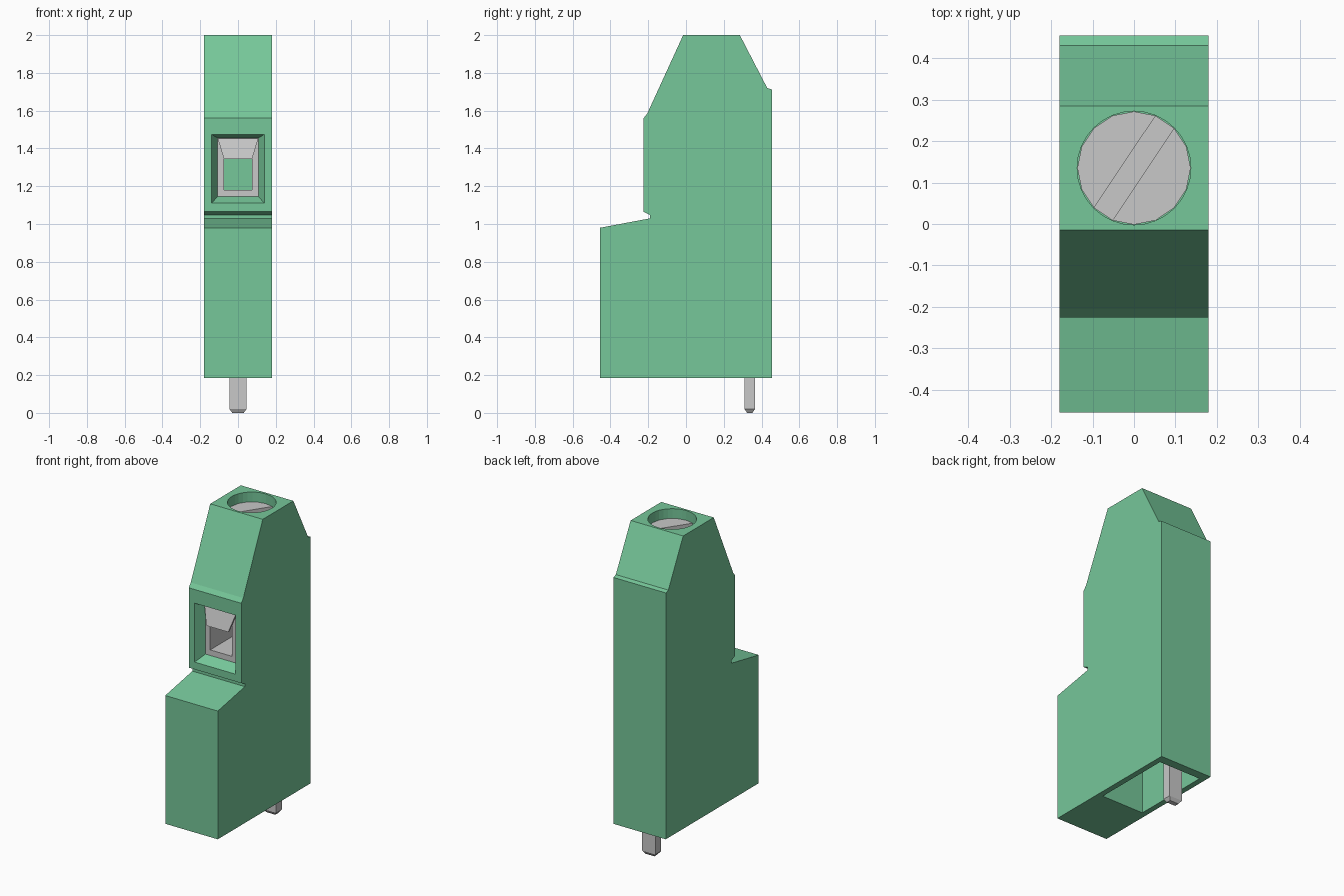
import bpy, bmesh, math
from mathutils import Matrix

cube = bpy.data.objects.get("Cube")
if cube:
    bpy.data.objects.remove(cube, do_unlink=True)


def material(name, rgb):
    m = bpy.data.materials.new(name)
    m.use_nodes = True
    m.diffuse_color = (*rgb, 1)
    m.node_tree.nodes["Principled BSDF"].inputs["Base Color"].default_value = (*rgb, 1)
    return m


GREEN = material("green plastic", (0.18, 0.57, 0.32))
METAL = material("grey metal", (0.58, 0.58, 0.58))


def finish(name, bm, mat):
    bmesh.ops.recalc_face_normals(bm, faces=bm.faces[:])
    me = bpy.data.meshes.new(name)
    bm.to_mesh(me)
    bm.free()
    me.materials.append(mat)
    ob = bpy.data.objects.new(name, me)
    bpy.context.collection.objects.link(ob)
    return ob


def loft(name, rings, mat):
    """Solid that joins a stack of closed rings and caps both ends."""
    bm = bmesh.new()
    loops = [[bm.verts.new(p) for p in ring] for ring in rings]
    n = len(loops[0])
    for a, b in zip(loops, loops[1:]):
        for i in range(n):
            j = (i + 1) % n
            bm.faces.new((a[i], a[j], b[j], b[i]))
    bm.faces.new(loops[0])
    bm.faces.new(loops[-1])
    return finish(name, bm, mat)


def rect_xz(hx, z0, z1, y):
    return [(-hx, y, z0), (hx, y, z0), (hx, y, z1), (-hx, y, z1)]


def rect_xy(hx, y0, y1, z):
    return [(-hx, y0, z), (hx, y0, z), (hx, y1, z), (-hx, y1, z)]


def cylinder(name, r, y, z0, z1, mat, sides=16):
    ring = [(r * math.cos(2 * math.pi * i / sides), y + r * math.sin(2 * math.pi * i / sides))
            for i in range(sides)]
    return loft(name, [[(px, py, z) for px, py in ring] for z in (z0, z1)], mat)


def cut(target, cutter):
    cutter.hide_render = True
    mod = target.modifiers.new("cut", 'BOOLEAN')
    mod.operation = 'DIFFERENCE'
    mod.solver = 'EXACT'
    mod.object = cutter
    bpy.context.view_layer.objects.active = target
    bpy.ops.object.modifier_apply(modifier=mod.name)
    bpy.data.objects.remove(cutter, do_unlink=True)


# Housing: side profile (y, z) extruded across the width
PROFILE = [(-0.455, 0.185), (0.455, 0.185), (0.455, 1.712), (0.43, 1.72), (0.285, 2.0),
           (-0.015, 2.0), (-0.205, 1.585), (-0.225, 1.56), (-0.225, 1.065), (-0.19, 1.048),
           (-0.19, 1.03), (-0.455, 0.98)]
housing = loft("housing", [[(x, y, z) for y, z in PROFILE] for x in (-0.18, 0.18)], GREEN)

# Wire entry: tapered funnel, then a straight chamber for the clamp
cut(housing, loft("funnel_cutter", [rect_xz(0.172, 1.075, 1.495, -0.285),
                                    rect_xz(0.108, 1.145, 1.455, -0.165)], GREEN))
cut(housing, loft("chamber_cutter", [rect_xz(0.108, 1.145, 1.455, -0.2),
                                     rect_xz(0.108, 1.145, 1.455, 0.32)], GREEN))

# Screw well in the top and pocket in the underside
SCREW_Y, SCREW_R = 0.135, 0.137
cut(housing, cylinder("well_cutter", SCREW_R, SCREW_Y, 1.6, 2.1, GREEN, 32))
cut(housing, loft("pocket_cutter", [rect_xy(0.145, -0.10, 0.40, 0.1),
                                    rect_xy(0.145, -0.10, 0.40, 1.05)], GREEN))

# Clamp cage: rectangular tube
cage = loft("clamp_cage", [rect_xz(0.1075, 1.1455, 1.4545, y) for y in (-0.165, 0.31)], METAL)
cut(cage, loft("cage_cutter", [rect_xz(0.075, 1.18, 1.42, y) for y in (-0.3, 0.4)], METAL))

# Guard lip leaning forward over the top of the wire entry
loft("clamp_lip", [
    [(-0.107, -0.175, 1.452), (0.107, -0.175, 1.452), (0.107, -0.163, 1.452), (-0.107, -0.163, 1.452)],
    [(-0.075, -0.203, 1.345), (0.075, -0.203, 1.345), (0.075, -0.191, 1.345), (-0.075, -0.191, 1.345)],
], METAL)

# Screw with a diagonal slot
screw = cylinder("clamp_screw", SCREW_R - 0.0005, SCREW_Y, 1.61, 1.94, METAL)
slot = loft("slot_cutter", [rect_xy(0.3, -0.0267, 0.0267, z) for z in (1.9, 2.1)], METAL)
slot.data.transform(Matrix.Translation((0, SCREW_Y, 0)) @ Matrix.Rotation(math.radians(56.25), 4, 'Z'))
cut(screw, slot)

# Solder pin with a chamfered tip
loft("solder_pin", [rect_xy(0.03, 0.323, 0.352, 0.0),
                    rect_xy(0.045, 0.31, 0.365, 0.02),
                    rect_xy(0.045, 0.31, 0.365, 1.06)], METAL)
